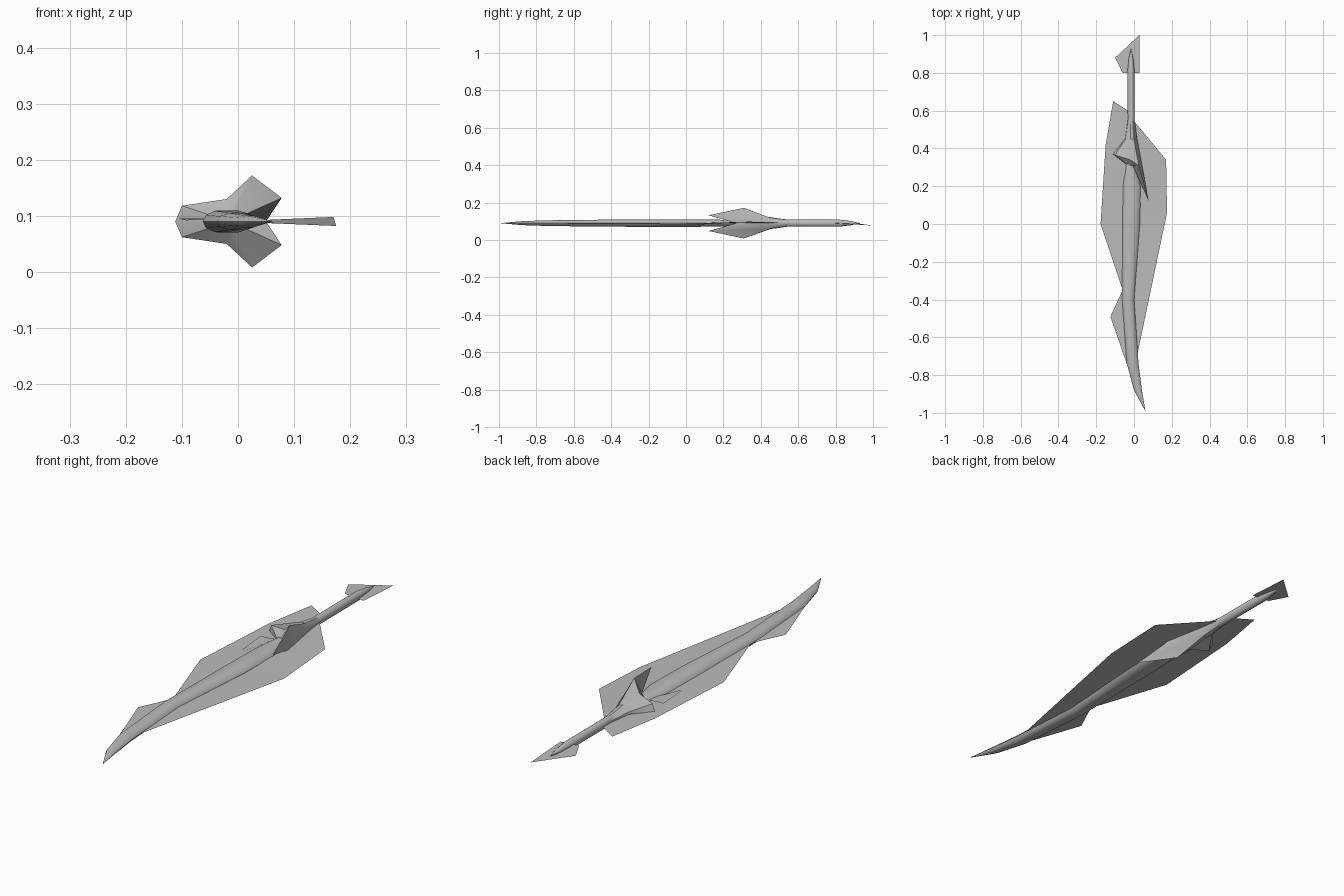
import bpy, bmesh, math

if "Cube" in bpy.data.objects:
    bpy.data.objects.remove(bpy.data.objects["Cube"])

MID = 0.09  # height of the central plane

grey = bpy.data.materials.new("plain grey")
grey.diffuse_color = (0.5, 0.5, 0.5, 1)
grey.use_nodes = True
grey.node_tree.nodes["Principled BSDF"].inputs["Base Color"].default_value = grey.diffuse_color


def make(name, verts, faces, smooth=None):
    mesh = bpy.data.meshes.new(name)
    mesh.from_pydata(verts, [], faces)
    ob = bpy.data.objects.new(name, mesh)
    bpy.context.collection.objects.link(ob)
    mesh.materials.append(grey)
    if smooth:
        bm = bmesh.new()
        bm.from_mesh(mesh)
        bmesh.ops.remove_doubles(bm, verts=bm.verts, dist=0.0002)
        bmesh.ops.recalc_face_normals(bm, faces=bm.faces)
        bm.to_mesh(mesh)
        bm.free()
        bpy.ops.object.select_all(action='DESELECT')
        ob.select_set(True)
        bpy.context.view_layer.objects.active = ob
        bpy.ops.object.shade_smooth_by_angle(angle=math.radians(smooth))
    return ob


def loft(name, rings, smooth, cap=True):
    n = len(rings[0])
    verts = [p for r in rings for p in r]
    faces = [(i * n + j, i * n + (j + 1) % n, (i + 1) * n + (j + 1) % n, (i + 1) * n + j)
             for i in range(len(rings) - 1) for j in range(n)]
    if cap:
        faces += [tuple(range(n)), tuple(range(len(verts) - n, len(verts)))]
    return make(name, verts, faces, smooth)


def oval(y, cx, rx, rz, n=10):
    return [(cx + rx * math.cos(2 * math.pi * k / n), y,
             MID + rz * math.sin(2 * math.pi * k / n)) for k in range(n)]


# curved main shaft, tapering to a bent tip
loft("main_shaft", [oval(*s) for s in (
    (0.34, -0.018, 0.022, 0.016), (0.2, -0.011, 0.047, 0.019), (0.0, -0.015, 0.046, 0.021),
    (-0.4, -0.031, 0.032, 0.02), (-0.74, -0.007, 0.031, 0.016),
    (-0.88, 0.021, 0.021, 0.011), (-0.99, 0.06, 0.0005, 0.0005))], 50)

# rear rod with a pointed end
loft("rear_rod", [oval(*s) for s in (
    (0.3, -0.015, 0.017, 0.017), (0.56, -0.015, 0.018, 0.02), (0.82, -0.016, 0.018, 0.02),
    (0.88, -0.016, 0.011, 0.012), (0.93, -0.016, 0.0005, 0.0005))], 50)

# flared collar with spiked rim, mirrored about the central plane
upper = [(0.05, 0.27, 0), (0.078, 0.12, 0.042), (0.025, 0.31, 0.082),
         (-0.02, 0.34, 0.04), (-0.1, 0.365, 0.028), (-0.112, 0.37, 0)]
rim = [(x, y, MID + h) for x, y, h in upper]
rim += [(x, y, MID - h) for x, y, h in upper[-2:0:-1]]


def ring(y, r):
    out = []
    for x, _, z in rim:
        a = math.atan2(z - MID, x + 0.015)
        out.append((-0.015 + r * math.cos(a), y, MID + r * math.sin(a)))
    return out


loft("spiked_collar", [ring(0.55, 0.018), ring(0.45, 0.032), rim, ring(0.31, 0.018)], 35, False)


# thin flat blades
def plate(name, pts):
    make(name, [(p[0], p[1], p[2] if len(p) > 2 else MID) for p in pts], [tuple(range(len(pts)))])


plate("left_blade", [(-0.015, 0.59), (-0.11, 0.65), (-0.15, 0.42), (-0.177, 0.0),
                     (-0.06, -0.35), (-0.02, -0.35)])
plate("front_left_blade", [(-0.02, -0.35), (-0.06, -0.35), (-0.125, -0.49), (-0.035, -0.75),
                           (-0.005, -0.75)])
make("right_blade", [(-0.015, 0.59, MID), (0.0, 0.545, MID), (0.17, 0.34, 0.098),
                     (0.175, 0.06, 0.082), (0.02, -0.68, MID), (-0.01, -0.68, MID),
                     (-0.015, 0.06, MID)],
     [(6, 3, 2, 1, 0), (6, 5, 4, 3)])
plate("tail_blade", [(0.028, 1.0, 0.077), (-0.10, 0.88, 0.094), (-0.06, 0.8, 0.095),
                     (0.028, 0.8, 0.089)])
plate("side_spike", [(-0.105, 0.30, 0.095), (-0.092, 0.14, 0.092), (-0.03, 0.31, 0.096)])
